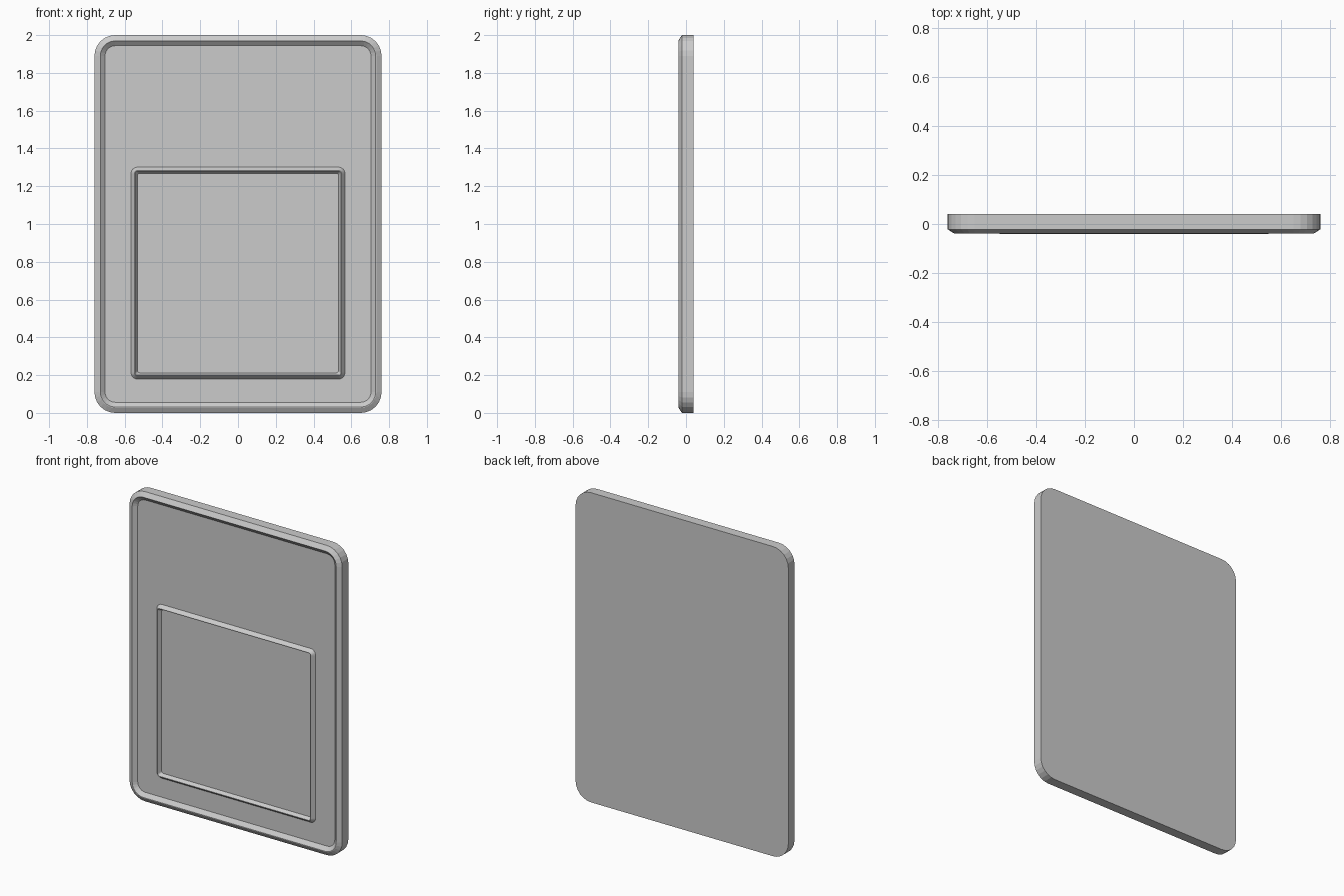
import bpy, bmesh, math

if "Cube" in bpy.data.objects:
    bpy.data.objects.remove(bpy.data.objects["Cube"])

SEG = 6  # segments per rounded corner


def rounded_rect(bm, x, z0, z1, r, y):
    """Loop of vertices around a rounded rectangle in the XZ plane."""
    loop = []
    corners = [(x - r, z1 - r), (-x + r, z1 - r), (-x + r, z0 + r), (x - r, z0 + r)]
    for i, (cx, cz) in enumerate(corners):
        for s in range(SEG + 1):
            a = math.pi / 2 * (i + s / SEG)
            loop.append(bm.verts.new((cx + r * math.cos(a), y, cz + r * math.sin(a))))
    return loop


def loft(name, x, z0, z1, r, profile, closed):
    """Sweep an (inset, y) profile around a rounded rectangle."""
    bm = bmesh.new()
    rings = [rounded_rect(bm, x - d, z0 + d, z1 - d, max(r - d, 0.012), y)
             for d, y in profile]
    pairs = list(zip(rings, rings[1:]))
    if closed:
        pairs.append((rings[-1], rings[0]))
    else:
        bm.faces.new(rings[0])
        bm.faces.new(rings[-1])
    for a, b in pairs:
        n = len(a)
        for i in range(n):
            j = (i + 1) % n
            bm.faces.new((a[i], a[j], b[j], b[i]))
    bmesh.ops.recalc_face_normals(bm, faces=bm.faces)
    mesh = bpy.data.meshes.new(name)
    bm.to_mesh(mesh)
    bm.free()
    obj = bpy.data.objects.new(name, mesh)
    bpy.context.collection.objects.link(obj)
    return obj


FLOOR = -0.018

# Slab: flat back, chamfered outer edge, raised rim sloping to the recessed front
loft("panel", 0.76, 0.0, 2.0, 0.11,
     [(0, 0.041), (0, -0.022), (0.027, -0.039), (0.031, -0.039), (0.056, FLOOR)],
     closed=False)

# Raised border on the lower front
loft("inner_frame", 0.567, 0.178, 1.302, 0.035,
     [(0, FLOOR + 0.001), (0.019, -0.041), (0.022, -0.041), (0.035, FLOOR + 0.001)],
     closed=True)
